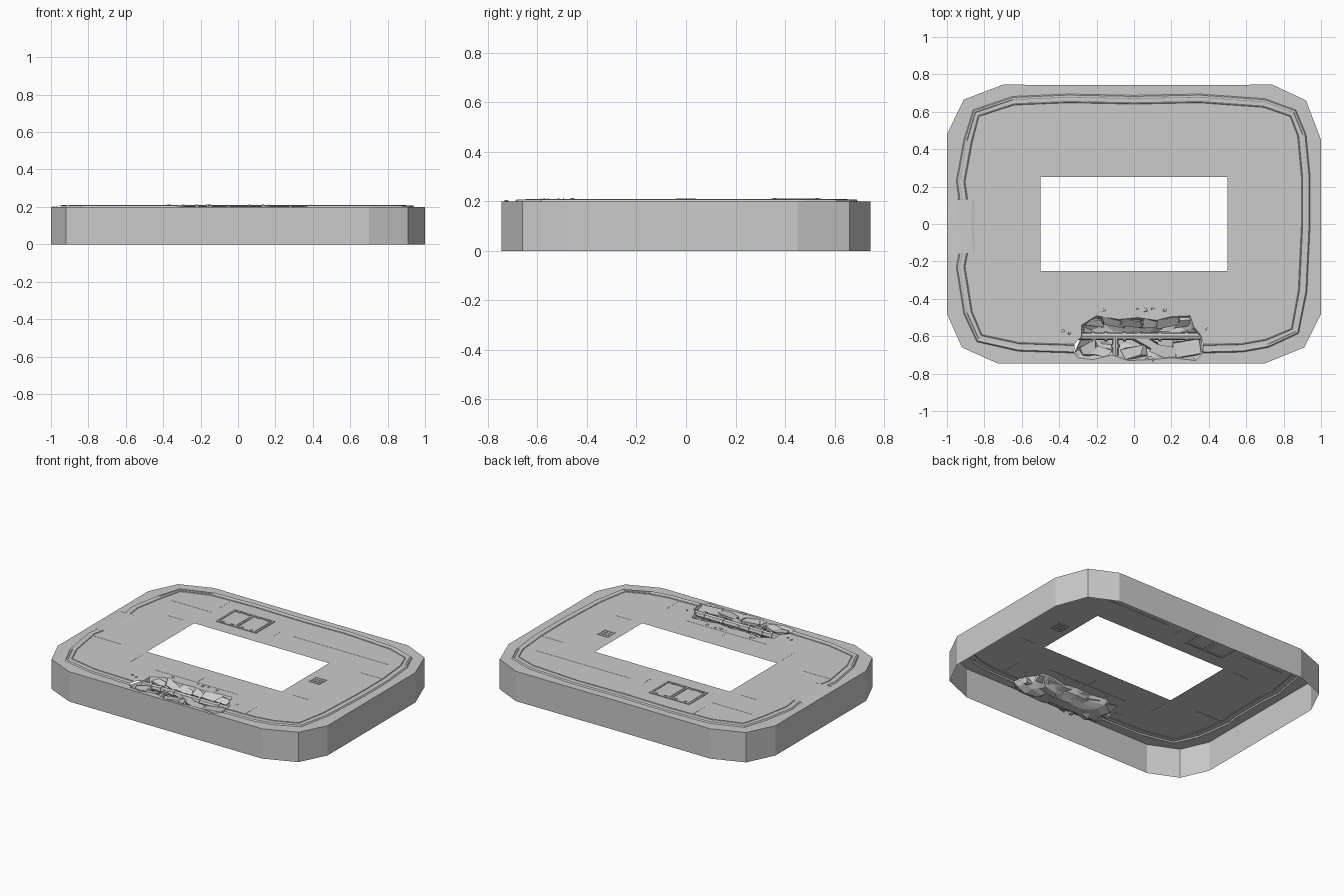
import bpy, bmesh, math, random
from mathutils import Vector, Matrix

if "Cube" in bpy.data.objects:
    bpy.data.objects.remove(bpy.data.objects["Cube"])

random.seed(4)
ROAD, WALK = 0.2, 0.206


def finish(name, bm):
    mesh = bpy.data.meshes.new(name)
    bm.to_mesh(mesh)
    bm.free()
    ob = bpy.data.objects.new(name, mesh)
    bpy.context.collection.objects.link(ob)
    return ob


def sheet(name, loops, z):
    """Flat sheet between an outline and its holes."""
    bm = bmesh.new()
    edges = []
    for loop in loops:
        vs = [bm.verts.new((x, y, z)) for x, y in loop]
        edges += [bm.edges.new((vs[i - 1], vs[i])) for i in range(len(vs))]
    bmesh.ops.triangle_fill(bm, edges=edges, use_beauty=True, normal=(0, 0, 1))
    for f in bm.faces:
        f.normal_update()
        if f.normal.z < 0:
            f.normal_flip()
    return finish(name, bm)


def strip(name, rows, closed=False, cap=False):
    """Bridge successive rows of 3D points with quads."""
    bm = bmesh.new()
    grid = [[bm.verts.new(p) for p in row] for row in rows]
    n = len(grid[0])
    for a, b in zip(grid, grid[1:]):
        for i in range(n if closed else n - 1):
            j = (i + 1) % n
            bm.faces.new((a[i], a[j], b[j], b[i]))
    if cap:
        f = bm.faces.new(grid[-1])
        bmesh.ops.triangulate(bm, faces=[f])
    return finish(name, bm)


def inset(pts, d):
    """Offset an open counterclockwise path inwards."""
    out = []
    for i, p in enumerate(pts):
        t = Vector(pts[min(i + 1, len(pts) - 1)]) - Vector(pts[max(i - 1, 0)])
        t.normalize()
        out.append((p[0] - t.y * d, p[1] + t.x * d))
    return out


def box(name, x0, x1, y0, y1, z0, z1, tilt=(0, 0, 0)):
    bm = bmesh.new()
    bmesh.ops.create_cube(bm, size=1)
    bmesh.ops.scale(bm, vec=(x1 - x0, y1 - y0, z1 - z0), verts=bm.verts)
    ob = finish(name, bm)
    ob.location = ((x0 + x1) / 2, (y0 + y1) / 2, (z0 + z1) / 2)
    ob.rotation_euler = tilt
    return ob


def pipe(name, a, b, r, sides=8):
    a, b = Vector(a), Vector(b)
    bm = bmesh.new()
    bmesh.ops.create_cone(bm, cap_ends=True, segments=sides, radius1=r,
                          radius2=r, depth=(b - a).length)
    ob = finish(name, bm)
    ob.location = (a + b) / 2
    ob.rotation_euler = (b - a).to_track_quat('Z', 'Y').to_euler()
    return ob


# Outlines: block edge, kerb path (open at the crater), crater edges
outer = [(1, -.48), (1, .45), (.92, .66), (.74, .745), (0, .742), (-.7, .745), (-.91, .665),
         (-1, .48), (-1, -.48), (-.92, -.66), (-.73, -.745), (.7, -.745), (.91, -.66)]
kerb = [(.37, -.69), (.58, -.685), (.72, -.66), (.88, -.585), (.925, -.36), (.942, 0),
        (.942, .25), (.92, .48), (.865, .61), (.7, .67), (.35, .695), (0, .688),
        (-.35, .695), (-.65, .682), (-.86, .61), (-.91, .45), (-.95, .23), (-.935, .12),
        (-.935, -.15), (-.95, -.23), (-.91, -.48), (-.84, -.63), (-.62, -.68), (-.32, -.69)]
crater_back = [(-.28, -.6), (-.28, -.54), (-.2, -.49), (-.08, -.51), (.02, -.5),
               (.12, -.515), (.2, -.495), (.3, -.49), (.32, -.55), (.36, -.6)]
crater_front = [(-.3, -.715), (-.22, -.725), (-.12, -.70), (-.03, -.73), (.1, -.725),
                (.2, -.715), (.33, -.73)]

# Outer skirt, road border, stepped kerb and pavement with central opening
strip("skirt_wall", [[(x, y, 0) for x, y in outer], [(x, y, ROAD) for x, y in outer]], closed=True)
sheet("road_border", [outer, kerb + crater_front], ROAD)
profile = [(0, ROAD), (.006, .208), (.016, .208), (.019, WALK), (.04, WALK), (.043, .209), (.047, WALK)]
strip("kerb", [[(x, y, z) for x, y in inset(kerb, d)] for d, z in profile])
opening = [(.5, -.25), (.5, .25), (-.5, .25), (-.5, -.25)]
sheet("pavement", [inset(kerb, .047) + crater_back, opening], WALK)

# Slab seams
seams = [(-.5, -.5, .52, .65), (0, 0, .37, .44), (-.69, -.58, .25, .25), (.74, .9, .25, .25),
         (-.9, -.7, -.25, -.25), (.58, .69, -.25, -.25), (-.5, -.5, -.43, -.3),
         (0, 0, -.43, -.36), (.5, .5, -.65, -.5), (-.3, .3, -.435, -.435),
         (.1, .8, .44, .44), (-.8, -.5, .44, .44)]
for x0, x1, y0, y1 in seams:
    box("slab_seam", x0 - .002, x1 + .002, y0 - .002, y1 + .002, WALK - .002, WALK + .001)

# Dropped kerb ramp on the left side
strip("kerb_ramp", [[(-.99, .15, .2), (-.94, .13, .209), (-.865, .13, .21), (-.85, .12, WALK)],
                    [(-.995, 0, .2), (-.95, 0, .208), (-.87, 0, .21), (-.855, 0, WALK)],
                    [(-.985, -.17, .2), (-.93, -.16, .209), (-.86, -.15, .21), (-.85, -.15, WALK)]])

# Cellar hatch: frame bars, two leaves, hinges
for y in (.352, .54):
    box("hatch_frame", -.405, -.11, y - .006, y + .006, .2, .211)
for x in (-.4, -.26, -.115):
    box("hatch_frame", x - .006, x + .006, .35, .545, .2, .211)
for x in (-.33, -.187):
    box("hatch_leaf", x - .058, x + .058, .362, .53, .2, .208)
    for y in (.36, .53):
        for s in (-.035, .035):
            box("hatch_hinge", x + s - .008, x + s + .008, y - .006, y + .006, .205, .213)

# Drain pad with a grating
sheet("drain_pad", [[(.53, -.09), (.7, -.105), (.71, .085), (.535, .1)]], WALK + .002)
for i in range(4):
    t = -.036 + i * .024
    box("grate_bar", .556, .628, t - .004, t + .004, .2, .211)
    box("grate_bar", .592 + t - .004, .592 + t + .004, -.04, .04, .2, .211)

# Crater pit: jagged walls closing to an uneven floor
rim = [(x, y, WALK) for x, y in crater_back] + [(.37, -.69, ROAD)] + \
      [(x, y, ROAD) for x, y in reversed(crater_front)] + [(-.32, -.69, ROAD)]


def shrink(sx, sy, z, jitter):
    return [(.03 + (x - .03) * sx, -.61 + (y + .61) * sy, z + random.uniform(-jitter, jitter))
            for x, y, _ in rim]


strip("crater_pit", [list(reversed(r)) for r in
                     (rim, shrink(.96, .85, .175, .012), shrink(.82, .6, .145, .015),
                      shrink(.6, .3, .135, .01))], closed=True, cap=True)

# Exposed pipes with collars in the crater
pipe("main_pipe", (-.3, -.6, .18), (.36, -.6, .18), .021)
pipe("branch_pipe", (-.1, -.6, .178), (-.1, -.72, .178), .018)
for x in (-.22, -.15, -.05, .14, .28):
    pipe("pipe_collar", (x - .008, -.6, .18), (x + .008, -.6, .18), .027)
pipe("branch_collar", (-.1, -.66, .178), (-.1, -.645, .178), .024)


def chunk(name, x, y, z, size, turn, tilt):
    """Broken paving slab with shifted corners."""
    bm = bmesh.new()
    bmesh.ops.create_cube(bm, size=1)
    for v in bm.verts:
        v.co.x += random.uniform(-.2, .2)
        v.co.y += random.uniform(-.2, .2)
    bmesh.ops.scale(bm, vec=size, verts=bm.verts)
    ob = finish(name, bm)
    ob.location = (x, y, z)
    ob.rotation_euler = (tilt, tilt * .3, turn)


# Broken slabs along both edges of the crater
for i, x in enumerate((-.22, -.12, -.01, .1, .19, .28)):
    chunk("back_slab", x, -.525, .182, (.11, .045, .014), random.uniform(-.2, .2), .45 + .1 * (i % 3))
for x, y, sx, sy, turn in ((-.25, -.67, .1, .06, .3), (-.17, -.69, .08, .05, -.2),
                           (.0, -.685, .11, .06, .2), (.07, -.635, .15, .045, -.5),
                           (.16, -.68, .12, .06, -.25), (.27, -.67, .13, .07, .15)):
    chunk("front_slab", x, y, .184, (sx, sy, .018), turn, random.uniform(-.3, .1))

# Scattered stones
for x, y, r in ((-.38, -.572, .011), (-.345, -.585, .009), (.02, -.455, .007), (.06, -.46, .013),
                (.1, -.452, .01), (.165, -.46, .011), (-.16, -.46, .01), (-.18, -.465, .007),
                (.385, -.558, .01), (.07, -.725, .01), (.1, -.727, .009)):
    bm = bmesh.new()
    bmesh.ops.create_icosphere(bm, subdivisions=1, radius=r,
                               matrix=Matrix.Diagonal((1, 1, .6, 1)))
    finish("stone", bm).location = (x, y, WALK if y > -.7 else ROAD)
